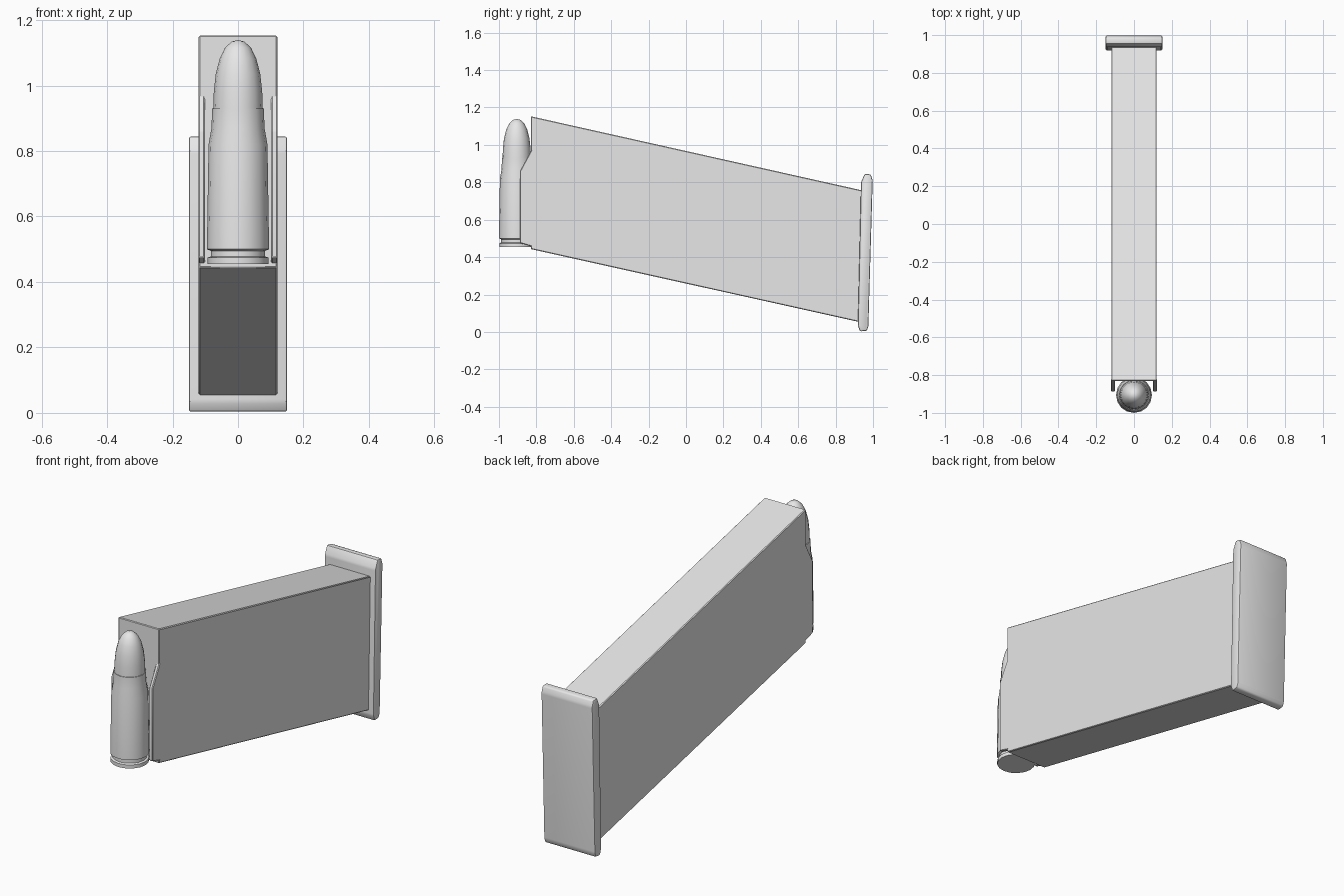
import bpy
import bmesh
import math

cube = bpy.data.objects.get("Cube")
if cube:
    bpy.data.objects.remove(cube, do_unlink=True)

grey = bpy.data.materials.new("plain grey")
grey.use_nodes = True
grey.diffuse_color = (0.8, 0.8, 0.8, 1)
grey.node_tree.nodes["Principled BSDF"].inputs["Base Color"].default_value = grey.diffuse_color


def finish(name, bm, angle):
    bmesh.ops.recalc_face_normals(bm, faces=bm.faces)
    mesh = bpy.data.meshes.new(name)
    bm.to_mesh(mesh)
    bm.free()
    mesh.materials.append(grey)
    obj = bpy.data.objects.new(name, mesh)
    bpy.context.collection.objects.link(obj)
    bpy.ops.object.select_all(action='DESELECT')
    obj.select_set(True)
    bpy.context.view_layer.objects.active = obj
    bpy.ops.object.shade_smooth_by_angle(angle=math.radians(angle))
    return obj


def slab(name, outline, x0, x1, bevel, segments=1):
    """Extrude a side outline (y, z) from x0 to x1 and soften its edges."""
    bm = bmesh.new()
    face = bm.faces.new([bm.verts.new((x0, y, z)) for y, z in outline])
    moved = bmesh.ops.extrude_face_region(bm, geom=[face])["geom"]
    bmesh.ops.translate(bm, vec=(x1 - x0, 0, 0),
                        verts=[v for v in moved if isinstance(v, bmesh.types.BMVert)])
    bmesh.ops.recalc_face_normals(bm, faces=bm.faces)
    if bevel:
        bmesh.ops.bevel(bm, geom=bm.edges[:], offset=bevel, segments=segments,
                        profile=0.5, affect='EDGES', clamp_overlap=True)
    return finish(name, bm, 35)


def lathe(name, profile, y, sides):
    """Turn a (radius, z) profile about a vertical axis at the given y."""
    bm = bmesh.new()
    verts = [bm.verts.new((r, y, z)) for r, z in profile]
    edges = [bm.edges.new(pair) for pair in zip(verts, verts[1:])]
    bmesh.ops.spin(bm, geom=verts + edges, cent=(0, y, 0), axis=(0, 0, 1),
                   angle=math.tau, steps=sides, use_duplicate=False)
    bmesh.ops.remove_doubles(bm, verts=bm.verts, dist=0.0005)
    return finish(name, bm, 40)


# Slanted box body
slab("body", [(-0.83, 0.443), (0.94, 0.05), (0.94, 0.757), (-0.83, 1.153)],
     -0.12, 0.12, 0.004)

# Tilted end plate with tapered rims
slab("base_plate", [(0.93, 0.003), (0.967, 0.006), (0.975, 0.03), (0.998, 0.81),
                    (0.988, 0.842), (0.955, 0.845), (0.936, 0.80), (0.919, 0.035)],
     -0.15, 0.15, 0.007, 2)

# Thin side lips holding the cartridge
for side, x in (("right", -0.111), ("left", 0.111)):
    slab(side + "_lip", [(-0.82, 0.455), (-0.888, 0.475), (-0.888, 0.86), (-0.82, 0.985)],
         x - 0.01, x + 0.01, 0.004)

# Cartridge: rimmed case, then rounded tip
lathe("cartridge_case", [(0, 0.455), (0.093, 0.455), (0.093, 0.474), (0.083, 0.478),
                         (0.083, 0.495), (0.095, 0.50), (0.09, 0.82), (0.081, 0.87),
                         (0.079, 0.93), (0, 0.93)], -0.905, 16)
lathe("cartridge_tip", [(0, 0.92), (0.076, 0.92), (0.074, 0.98), (0.068, 1.035),
                        (0.056, 1.082), (0.040, 1.115), (0.02, 1.134), (0, 1.139)],
      -0.905, 16)
